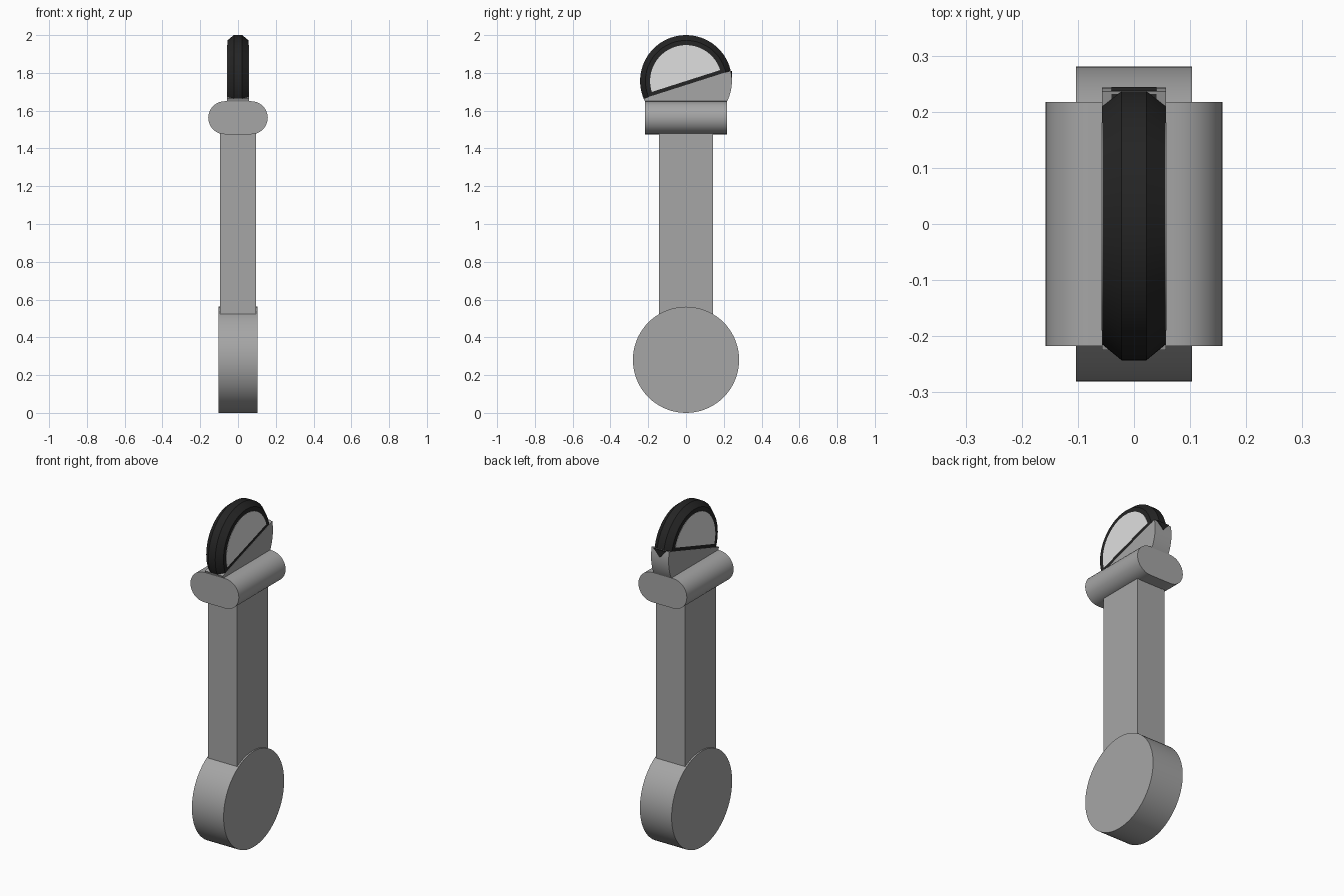
import bpy, bmesh, math
from mathutils import Vector, Matrix

if "Cube" in bpy.data.objects:
    bpy.data.objects.remove(bpy.data.objects["Cube"])

HEAD = Vector((0, 0, 1.757))
TILT = math.radians(17.7)
NORMAL = Vector((0, -math.sin(TILT), math.cos(TILT)))
CUT = HEAD - NORMAL * 0.02


def material(name, v):
    m = bpy.data.materials.new(name)
    m.diffuse_color = (v, v, v, 1)
    m.use_nodes = True
    m.node_tree.nodes["Principled BSDF"].inputs["Base Color"].default_value = m.diffuse_color
    return m


GREY = material("mid grey", 0.38)
BLACK = material("black", 0.018)
LIGHT = material("light grey", 0.74)


def finish(name, bm, mat):
    bmesh.ops.recalc_face_normals(bm, faces=bm.faces)
    for f in bm.faces:
        f.smooth = True
    for e in bm.edges:
        e.smooth = len(e.link_faces) == 2 and e.calc_face_angle(0) < math.radians(30)
    me = bpy.data.meshes.new(name)
    bm.to_mesh(me)
    bm.free()
    me.materials.append(mat)
    ob = bpy.data.objects.new(name, me)
    bpy.context.collection.objects.link(ob)
    return ob


def loft(rings):
    """Skin a list of equal-length point rings and cap both ends."""
    bm = bmesh.new()
    loops = [[bm.verts.new(p) for p in r] for r in rings]
    n = len(loops[0])
    for a, b in zip(loops, loops[1:]):
        for i in range(n):
            bm.faces.new((a[i], a[(i + 1) % n], b[(i + 1) % n], b[i]))
    bm.faces.new(loops[0])
    bm.faces.new(loops[-1])
    return bm


def wheel(profile, centre, n=72):
    """Disc around the x axis; profile is (x, radius)."""
    return loft([[(x, centre.y + r * math.cos(math.tau * i / n),
                   centre.z + r * math.sin(math.tau * i / n)) for i in range(n)]
                 for x, r in profile])


def keep(bm, point, normal):
    """Keep the side of the plane the normal points to, and close the cut."""
    geom = bm.verts[:] + bm.edges[:] + bm.faces[:]
    res = bmesh.ops.bisect_plane(bm, geom=geom, plane_co=point, plane_no=normal, clear_inner=True)
    bmesh.ops.holes_fill(bm, edges=[e for e in bm.edges if e.is_boundary], sides=0)
    return bm


def box(name, lo, hi, mat):
    bm = bmesh.new()
    lo, hi = Vector(lo), Vector(hi)
    bmesh.ops.create_cube(bm, size=1, matrix=Matrix.Translation((lo + hi) / 2)
                          @ Matrix.Diagonal((*(hi - lo), 1)))
    return finish(name, bm, mat)


# Pommel disc and grip
finish("pommel", wheel([(-0.103, 0.281), (0.103, 0.281)], Vector((0, 0, 0.281))), GREY)
box("grip", (-0.094, -0.142, 0.5), (0.094, 0.142, 1.49), GREY)

# Collar with rounded sides
R, HALF = 0.0875, 0.07
outline = []
for side, start in ((1, -90), (-1, 90)):
    for i in range(17):
        a = math.radians(start + 180 * i / 16)
        outline.append((side * HALF + R * math.cos(a), 1.5625 + R * math.sin(a)))
finish("collar", loft([[(x, y, z) for x, z in outline] for y in (-0.217, 0.217)]), GREY)

# Grey lower part of the head
bm = wheel([(-0.057, 0.243), (0.057, 0.243)], HEAD)
keep(bm, CUT, -NORMAL)
keep(bm, Vector((0, 0, 1.64)), Vector((0, 0, 1)))
finish("head_socket", bm, GREY)

# Black upper half with chamfered rim
bm = wheel([(-0.056, 0.215), (-0.022, 0.243), (0.022, 0.243), (0.056, 0.215)], HEAD)
finish("head_rim", keep(bm, CUT, NORMAL), BLACK)

# Small black wedge at the back end of the rim
finish("rim_wedge", loft([[(-0.04, y, 1.81), (0.04, y, 1.81), (0, y, 1.765)]
                          for y in (0.2, 0.2445)]), BLACK)

# Light half-round panels on both sides
for side, name in ((1, "panel_right"), (-1, "panel_left")):
    bm = wheel([(side * 0.054, 0.19), (side * 0.0575, 0.19)], HEAD)
    finish(name, keep(bm, HEAD, NORMAL), LIGHT)
